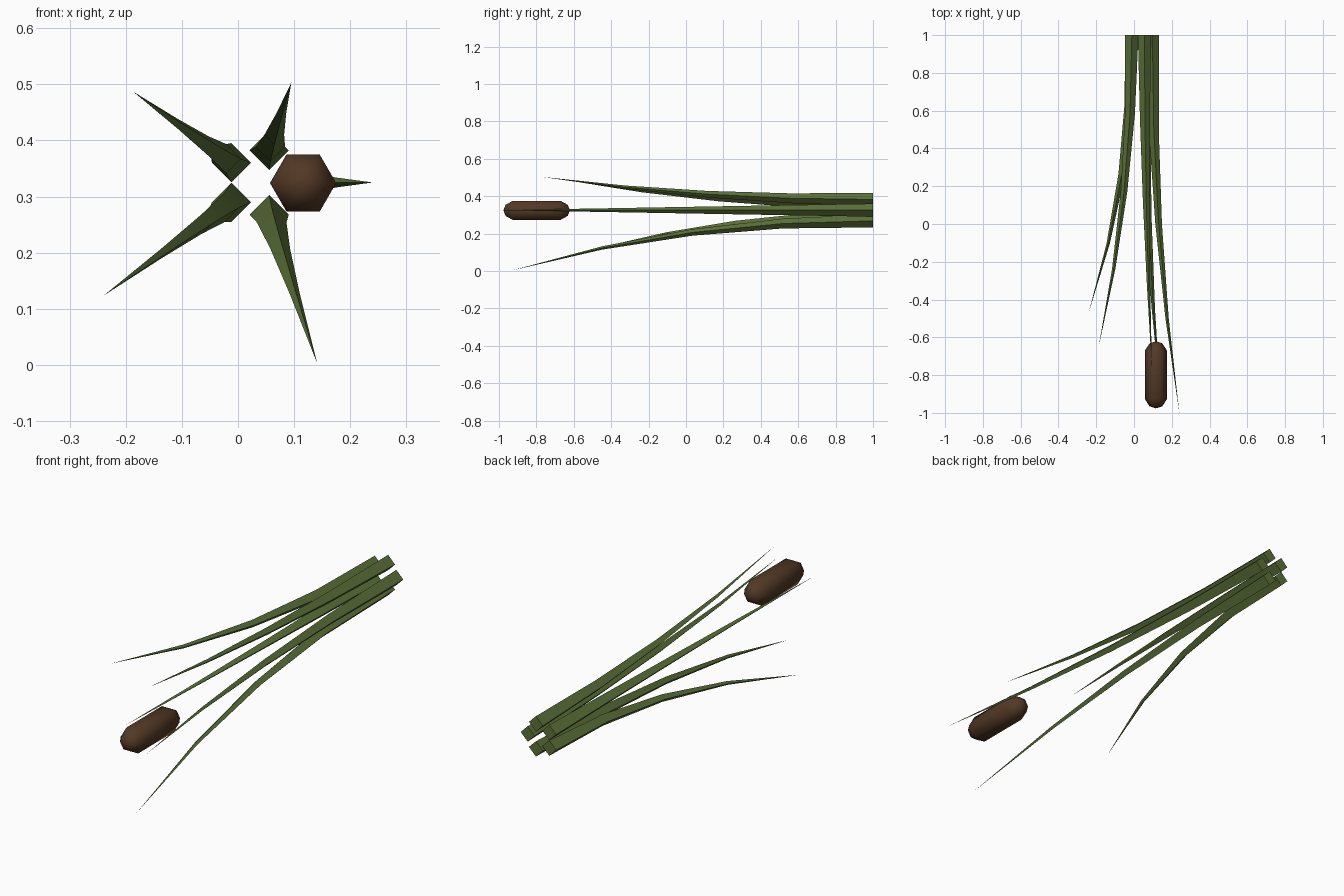
import bpy, bmesh, math

if "Cube" in bpy.data.objects:
    bpy.data.objects.remove(bpy.data.objects["Cube"])


def material(name, color):
    m = bpy.data.materials.new(name)
    m.diffuse_color = color
    m.use_nodes = True
    m.node_tree.nodes["Principled BSDF"].inputs["Base Color"].default_value = m.diffuse_color
    return m


green = material("leaf_green", (0.105, 0.165, 0.04, 1))
brown = material("head_brown", (0.085, 0.04, 0.018, 1))


def loft(name, rings, sides, mat):
    """Skin rings (x, y, z, radius) lying across the y axis; radius 0 is a point."""
    bm = bmesh.new()
    loops = []
    for x, y, z, r in rings:
        if r == 0:
            loops.append([bm.verts.new((x, y, z))] * sides)
        else:
            loops.append([bm.verts.new((x + r * math.cos(i * math.tau / sides), y,
                                        z + r * math.sin(i * math.tau / sides)))
                          for i in range(sides)])
    for a, b in zip(loops, loops[1:]):
        for i in range(sides):
            j = (i + 1) % sides
            bm.faces.new(list(dict.fromkeys((a[i], a[j], b[j], b[i]))))
    for (x, y, z, r), loop in ((rings[0], loops[0]), (rings[-1], loops[-1])):
        if r > 0:
            bm.faces.new(loop)
    bmesh.ops.recalc_face_normals(bm, faces=bm.faces)
    me = bpy.data.meshes.new(name)
    bm.to_mesh(me)
    bm.free()
    me.materials.append(mat)
    ob = bpy.data.objects.new(name, me)
    bpy.context.collection.objects.link(ob)
    bpy.ops.object.select_all(action='DESELECT')
    ob.select_set(True)
    bpy.context.view_layer.objects.active = ob
    bpy.ops.object.shade_smooth_by_angle(angle=math.radians(65))


# Leaves: five tapering blades rooted in a ring, each bending out to its tip
tips = [(0.24, -1.0, 0.325), (0.095, -0.77, 0.503), (-0.187, -0.65, 0.487),
        (-0.24, -0.47, 0.123), (0.141, -0.93, 0.003)]
for k, (tx, ty, tz) in enumerate(tips):
    a = k * math.tau / 5
    bx, bz = 0.037 + 0.06 * math.cos(a), 0.325 + 0.06 * math.sin(a)
    rings = []
    for i in range(5):
        t = i / 4
        s = t ** 2.1
        rings.append((bx + (tx - bx) * s, 1 + (ty - 1) * t, bz + (tz - bz) * s,
                      0.035 * (1 - t)))
    loft(f"leaf_{k + 1}", rings, 4, green)

# Seed head: six-sided capsule
profile = [(0, 0), (0.011, 0.034), (0.05, 0.059)]
head = [(0.116, -0.976 + d, 0.324, r) for d, r in profile]
head += [(0.116, -0.621 - d, 0.324, r) for d, r in reversed(profile)]
loft("seed_head", head, 6, brown)
